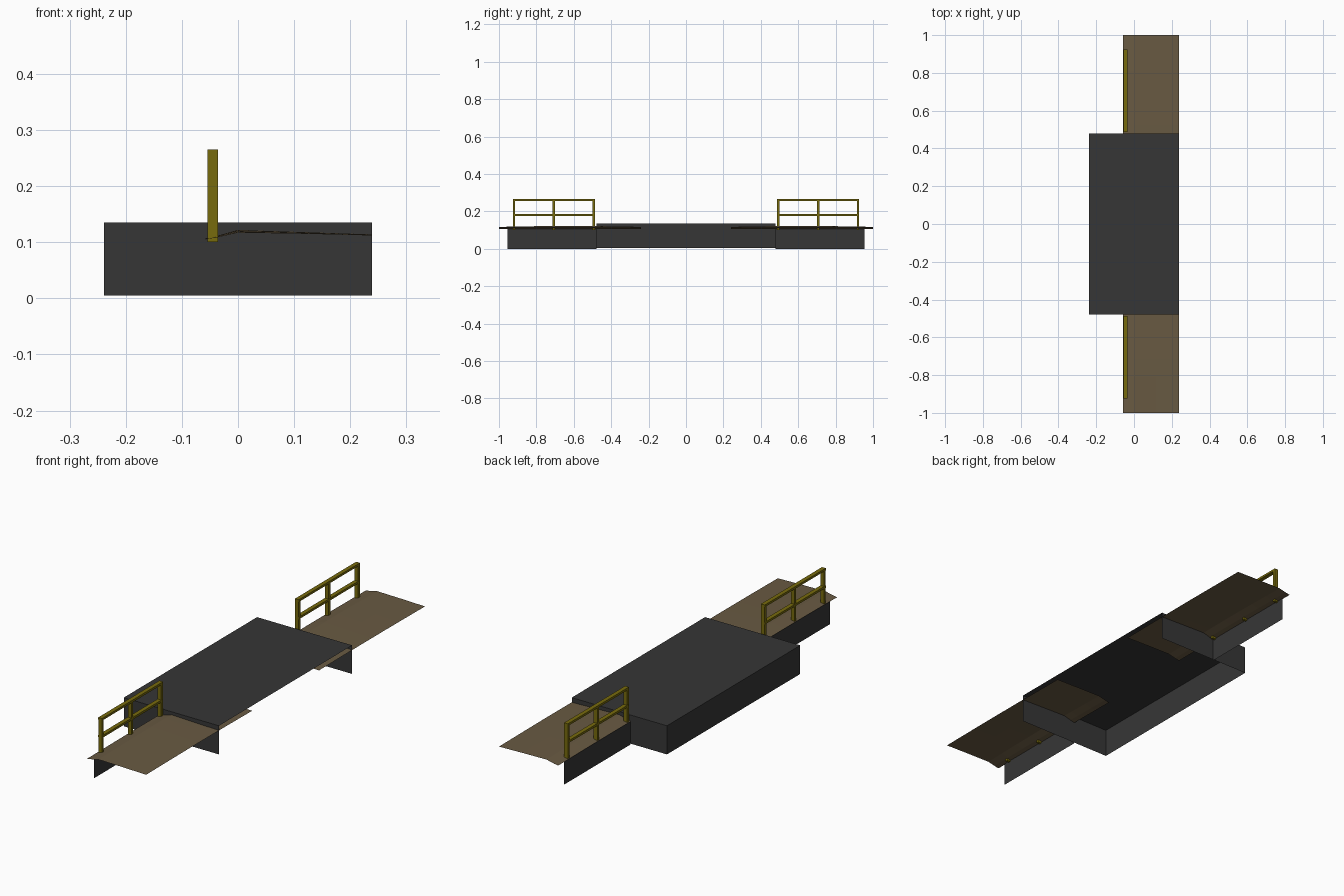
import bpy, bmesh, math

if "Cube" in bpy.data.objects:
    bpy.data.objects.remove(bpy.data.objects["Cube"])


def material(name, rgb):
    m = bpy.data.materials.new(name)
    m.diffuse_color = (*rgb, 1.0)
    m.use_nodes = True
    m.node_tree.nodes["Principled BSDF"].inputs["Base Color"].default_value = m.diffuse_color
    return m


DARK = material("dark grey", (0.037, 0.037, 0.037))
BROWN = material("brown planks", (0.140, 0.102, 0.055))
YELLOW = material("olive yellow", (0.185, 0.145, 0.004))


def finish(bm, name, mat):
    me = bpy.data.meshes.new(name)
    bm.to_mesh(me)
    bm.free()
    me.materials.append(mat)
    ob = bpy.data.objects.new(name, me)
    bpy.context.collection.objects.link(ob)
    return ob


def add_box(bm, x0, x1, y0, y1, z0, z1):
    ret = bmesh.ops.create_cube(bm, size=1.0)
    for v in ret["verts"]:
        v.co = (x0 if v.co.x < 0 else x1,
                y0 if v.co.y < 0 else y1,
                z0 if v.co.z < 0 else z1)


HX, HY = 0.239, 0.478

# Central platform: thin shell, open underneath and on the right side
bm = bmesh.new()
add_box(bm, -HX, HX, -HY, HY, 0.005, 0.135)
bm.normal_update()
bmesh.ops.delete(bm, geom=[f for f in bm.faces if f.normal.z < -0.5 or f.normal.x > 0.5],
                 context='FACES_ONLY')
finish(bm, "platform", DARK)

for s, side in ((-1, "front"), (1, "back")):
    # Walkway: thin ridged sheet, slightly arched along its length
    bm = bmesh.new()
    profile = [(-0.058, 0.105, 0.002), (-0.035, 0.109, 0.003),
               (0.0, 0.117, 0.005), (0.12, 0.115, 0.003), (HX, 0.112, 0.002)]
    rows = []
    n = 8
    for i in range(n + 1):
        t = i / n
        arch = math.sin(math.pi * t)
        rows.append([bm.verts.new((x, s * (0.24 + 0.76 * t), z + b * arch))
                     for x, z, b in profile])
    for a, b in zip(rows, rows[1:]):
        for j in range(len(profile) - 1):
            quad = (a[j], a[j + 1], b[j + 1], b[j])
            bm.faces.new(quad if s > 0 else quad[::-1])
    finish(bm, side + "_walkway", BROWN)

    # Skirt wall under the walkway's left edge
    bm = bmesh.new()
    corners = [(HY, 0), (HY, 0.106), (0.955, 0.106), (0.955, 0)]
    if s > 0:
        corners.reverse()
    bm.faces.new([bm.verts.new((-0.055, s * y, z)) for y, z in corners])
    bm.normal_update()
    for f in bm.faces:
        if f.normal.x > 0:
            f.normal_flip()
    finish(bm, side + "_skirt_wall", DARK)

    # Railing: three posts and two rails
    bm = bmesh.new()
    for y in (0.493, 0.707, 0.919):
        add_box(bm, -0.054, -0.036, s * y - 0.006, s * y + 0.006, 0.10, 0.264)
    for z in (0.181, 0.260):
        y0, y1 = sorted((s * 0.487, s * 0.925))
        add_box(bm, -0.0545, -0.0355, y0, y1, z - 0.005, z + 0.005)
    finish(bm, side + "_railing", YELLOW)
